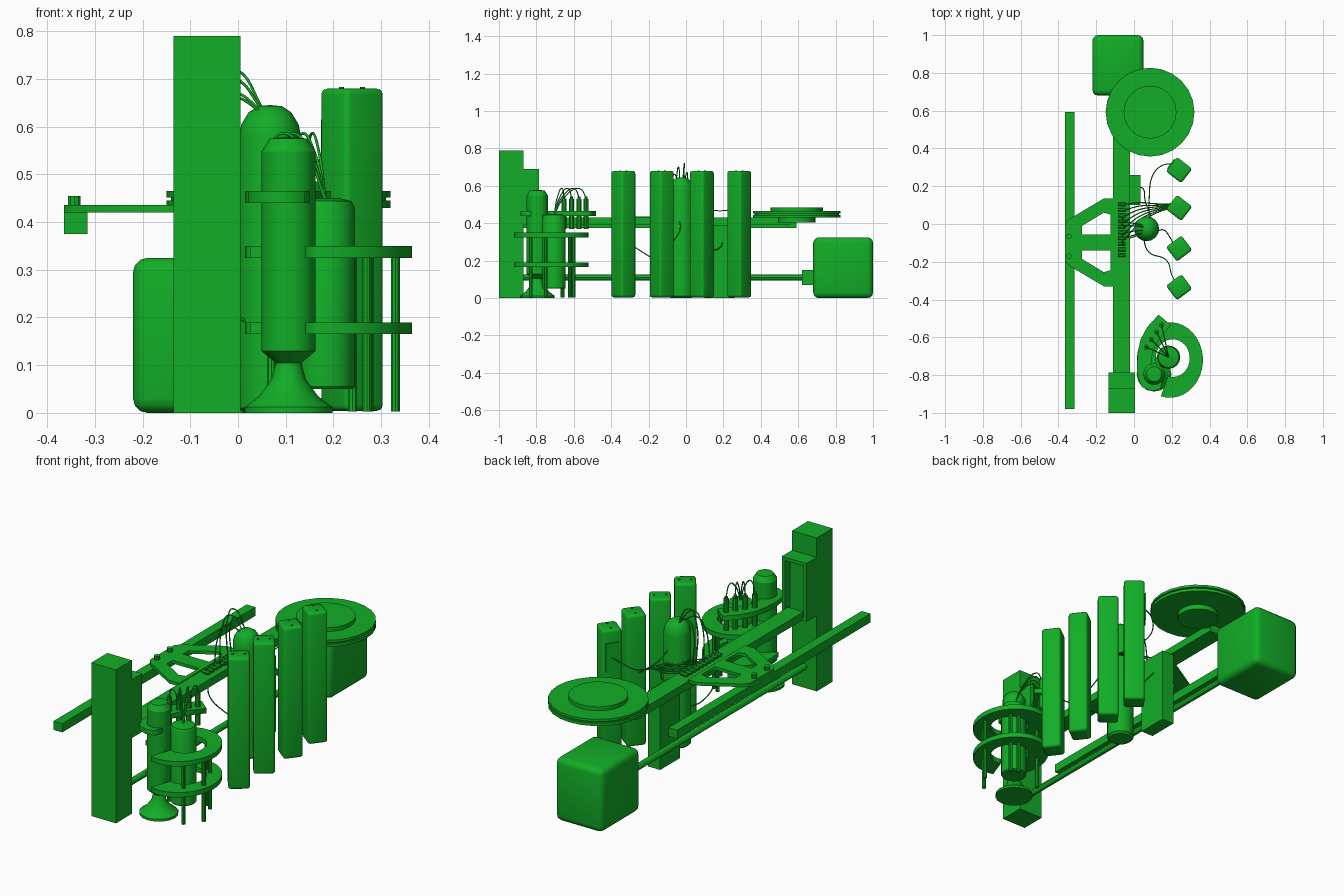
import bpy, bmesh, math
from mathutils import Vector, Matrix

if "Cube" in bpy.data.objects:
    bpy.data.objects.remove(bpy.data.objects["Cube"])

green = bpy.data.materials.new("green")
green.diffuse_color = (0.006, 0.42, 0.02, 1)
green.use_nodes = True
green.node_tree.nodes["Principled BSDF"].inputs["Base Color"].default_value = green.diffuse_color


def add(name, bm, smooth=False):
    bmesh.ops.recalc_face_normals(bm, faces=bm.faces)
    me = bpy.data.meshes.new(name)
    bm.to_mesh(me)
    bm.free()
    ob = bpy.data.objects.new(name, me)
    bpy.context.collection.objects.link(ob)
    me.materials.append(green)
    if smooth:
        bpy.ops.object.select_all(action='DESELECT')
        ob.select_set(True)
        bpy.context.view_layer.objects.active = ob
        bpy.ops.object.shade_smooth_by_angle(angle=math.radians(30))
    return ob


def box(name, x, y, z, bevel=0, rot=0, inset=None):
    """Box from (min, max) ranges, optional rounded edges, turn and recess in the +y face."""
    bm = bmesh.new()
    bmesh.ops.create_cube(bm, size=1)
    bmesh.ops.scale(bm, vec=(x[1] - x[0], y[1] - y[0], z[1] - z[0]), verts=bm.verts)
    if bevel:
        bmesh.ops.bevel(bm, geom=bm.edges[:], offset=bevel, segments=3, profile=0.5, affect='EDGES')
    if inset:
        bm.normal_update()
        face = [f for f in bm.faces if f.normal.y > 0.9]
        bmesh.ops.inset_region(bm, faces=face, thickness=inset)
        bmesh.ops.translate(bm, vec=(0, 0, 0), verts=face[0].verts)
        inner = bmesh.ops.extrude_discrete_faces(bm, faces=face)['faces'][0]
        bmesh.ops.translate(bm, vec=(0, -inset * 1.6, 0), verts=inner.verts)
    bmesh.ops.rotate(bm, cent=(0, 0, 0), matrix=Matrix.Rotation(rot, 3, 'Z'), verts=bm.verts)
    bmesh.ops.translate(bm, vec=(sum(x) / 2, sum(y) / 2, sum(z) / 2), verts=bm.verts)
    return add(name, bm, bevel > 0)


def lathe(name, cx, cy, profile, sides=16):
    """Turned solid from (radius, z) points."""
    bm = bmesh.new()
    rings = [[bm.verts.new((cx + r * math.cos(2 * math.pi * i / sides),
                            cy + r * math.sin(2 * math.pi * i / sides), z))
              for i in range(sides)] for r, z in profile]
    for a, b in zip(rings, rings[1:]):
        for i in range(sides):
            j = (i + 1) % sides
            bm.faces.new((a[i], a[j], b[j], b[i]))
    bm.faces.new(rings[0])
    bm.faces.new(rings[-1])
    return add(name, bm, True)


def rod(name, a, b, r, sides=10):
    a, b = Vector(a), Vector(b)
    bm = bmesh.new()
    m = Matrix.Translation((a + b) / 2) @ (b - a).to_track_quat('Z', 'Y').to_matrix().to_4x4()
    bmesh.ops.create_cone(bm, cap_ends=True, segments=sides, radius1=r, radius2=r,
                          depth=(b - a).length, matrix=m)
    return add(name, bm, True)


def finish_curve(name, cu):
    ob = bpy.data.objects.new(name, cu)
    bpy.context.collection.objects.link(ob)
    cu.materials.append(green)
    bpy.ops.object.select_all(action='DESELECT')
    ob.select_set(True)
    bpy.context.view_layer.objects.active = ob
    bpy.ops.object.convert(target='MESH')
    return ob


def plate(name, loops, z0, z1):
    """Flat plate from outlines; extra loops become holes."""
    cu = bpy.data.curves.new(name, 'CURVE')
    cu.dimensions = '2D'
    cu.fill_mode = 'BOTH'
    cu.extrude = (z1 - z0) / 2
    for pts in loops:
        s = cu.splines.new('POLY')
        s.points.add(len(pts) - 1)
        for p, q in zip(s.points, pts):
            p.co = (q[0], q[1], 0, 1)
        s.use_cyclic_u = True
    ob = finish_curve(name, cu)
    ob.location.z = (z0 + z1) / 2
    return ob


def wire(name, pts, r=0.003):
    cu = bpy.data.curves.new(name, 'CURVE')
    cu.dimensions = '3D'
    cu.bevel_depth = r
    cu.bevel_resolution = 1
    cu.resolution_u = 8
    s = cu.splines.new('BEZIER')
    s.bezier_points.add(len(pts) - 1)
    for p, q in zip(s.bezier_points, pts):
        p.co = q
        p.handle_left_type = p.handle_right_type = 'AUTO'
    return finish_curve(name, cu)


# Tower with open-fronted housing, main beam, pillar and lower shaft
box("tower", (-.135, .005), (-1, -.87), (0, .79))
box("tower_housing", (-.135, .005), (-.87, -.787), (.39, .69), inset=.025)
box("main_beam", (-.11, -.02), (-.80, .56), (.39, .43))
box("pillar", (-.035, .035), (.10, .26), (0, .39))
rod("lower_shaft", (-.065, -.88, .11), (-.065, .65, .11), .016, 12)
box("shaft_coupling", (-.107, -.023), (.62, .69), (.07, .15))
box("drive_block", (-.22, .05), (.68, 1), (0, .325), bevel=.03)

# Turntable
lathe("turntable", .085, .592, [(.10, .405), (.10, .43), (.235, .43), (.235, .445), (.225, .445),
      (.225, .452), (.235, .452), (.235, .465), (.14, .465), (.14, .485)], 24)

# Side rail and its bracket
box("side_rail", (-.365, -.315), (-.98, .592), (.375, .42))
upper_hole = [(-.275, -.01), (-.16, .06), (-.125, .05), (-.125, -.055), (-.275, -.055)]
lower_hole = [(x, -.195 - y) for x, y in upper_hole]
plate("rail_bracket", [[(-.365, .0), (-.345, .025), (-.16, .135), (-.105, .135), (-.105, -.33),
                        (-.16, -.33), (-.345, -.22), (-.365, -.195)], upper_hole, lower_hole], .42, .436)
for y in (-.065, -.17):
    rod("bracket_bolt", (-.343, y, .42), (-.343, y, .455), .014)

# Four angled canisters and the central tank
for y, a in ((.285, -38), (.085, -38), (-.13, 37), (-.335, 37)):
    box("canister", (.188, .29), (y - .048, y + .048), (.004, .68), bevel=.013, rot=math.radians(a))
    for s in (-1, 1):
        c = math.radians(a)
        p = (.239 + s * .028 * math.cos(c), y + s * .028 * math.sin(c))
        rod("canister_port", (*p, .67), (*p, .683), .005, 8)
a = math.radians(142)
px, py = .239 + .051 * math.cos(a), .285 + .051 * math.sin(a)
box("canister_panel", (px - .006, px + .006), (py - .032, py + .032), (.465, .615), rot=a)
lathe("central_tank", .067, -.025, [(.055, 0), (.066, .01), (.066, .575), (.06, .605),
      (.045, .63), (.025, .643), (.005, .645)], 16)

# Cable clips on the beam and the wire bundle to the second canister
for i in range(10):
    y = -.165 + i * .03
    rod("cable_clip", (-.085, y, .443), (-.045, y, .443), .010, 8)
    rod("cable_clip_foot", (-.065, y, .42), (-.065, y, .46), .007, 8)
    if i > 2:
        wire("bundle_wire", [(-.045, y, .445), (.03, y * .6 + .05, .46 - .004 * i),
                             (.12, .075 + .008 * (i - 5), .42), (.21, .095 + .003 * (i - 5), .375)])

# Arched wires over the tank and wires from the tank to the canisters
for dy, top in ((-.05, .66), (-.02, .70), (.02, .72), (.04, .67)):
    wire("arch_wire", [(-.06, dy * 1.6 - .03, .445), (-.05, dy - .03, top - .05),
                       (-.02, dy * .8 - .025, top), (.06, dy * .4 - .025, .625)])
wire("canister_wire", [(.08, .03, .50), (.08, .13, .47), (.10, .26, .48), (.15, .31, .52), (.2, .32, .54)])
wire("canister_wire", [(.10, -.06, .45), (.15, -.03, .38), (.19, -.07, .3), (.21, -.11, .25)])
wire("canister_wire", [(.05, -.08, .25), (.08, -.15, .2), (.17, -.19, .22), (.2, -.27, .27), (.22, -.31, .3)])
wire("low_wire", [(.0, .17, .33), (.045, .19, .28), (.06, .12, .25), (.09, .04, .25)])
wire("low_wire", [(-.06, -.16, .40), (-.07, -.13, .3), (-.03, -.08, .22), (.02, -.06, .19)])

# Front cluster: flared column, small tank, ring shelves with legs
lathe("flared_column", .106, -.795, [(.092, 0), (.092, .012), (.062, .035), (.036, .07), (.027, .105),
      (.057, .13), (.057, .548), (.04, .575), (.02, .577)], 16)
lathe("small_tank", .183, -.705, [(.058, .05), (.062, .055), (.062, .43), (.055, .444), (.03, .45)], 16)
angles = [math.radians(-106 + 306 * i / 30) for i in range(31)]
ring = [(.19 + .175 * math.cos(t), -.72 + .20 * math.sin(t)) for t in angles]
ring += [(.205 + .09 * math.cos(t), -.71 + .10 * math.sin(t)) for t in reversed(angles)]
for z in (.165, .325):
    plate("ring_shelf", [ring], z, z + .025)
for x, y in ((.33, -.75), (.27, -.83), (.24, -.60), (.275, -.62), (.07, -.66)):
    rod("shelf_leg", (x, y, .003), (x, y, .345), .010)

# Upper wing shelf with four pegs wired to the small tank
wing = [(.13, -.48), (.07, -.545), (.035, -.61), (.02, -.68), (.015, -.75), (.022, -.82), (.045, -.865),
        (.09, -.885), (.14, -.875), (.15, -.83), (.09, -.75), (.10, -.67), (.13, -.615), (.195, -.535)]
plate("wing_shelf", [wing], .44, .465)
for x, y in ((.065, -.652), (.092, -.612), (.12, -.572), (.146, -.535)):
    rod("peg", (x, y, .37), (x, y, .53), .014)
    rod("peg_tip", (x, y, .53), (x, y, .542), .008)
    wire("peg_wire", [(x, y, .54), (x * .8 + .037, y * .8 - .141, .585),
                      (x * .35 + .119, y * .35 - .458, .545), (.183, -.705, .447)])
